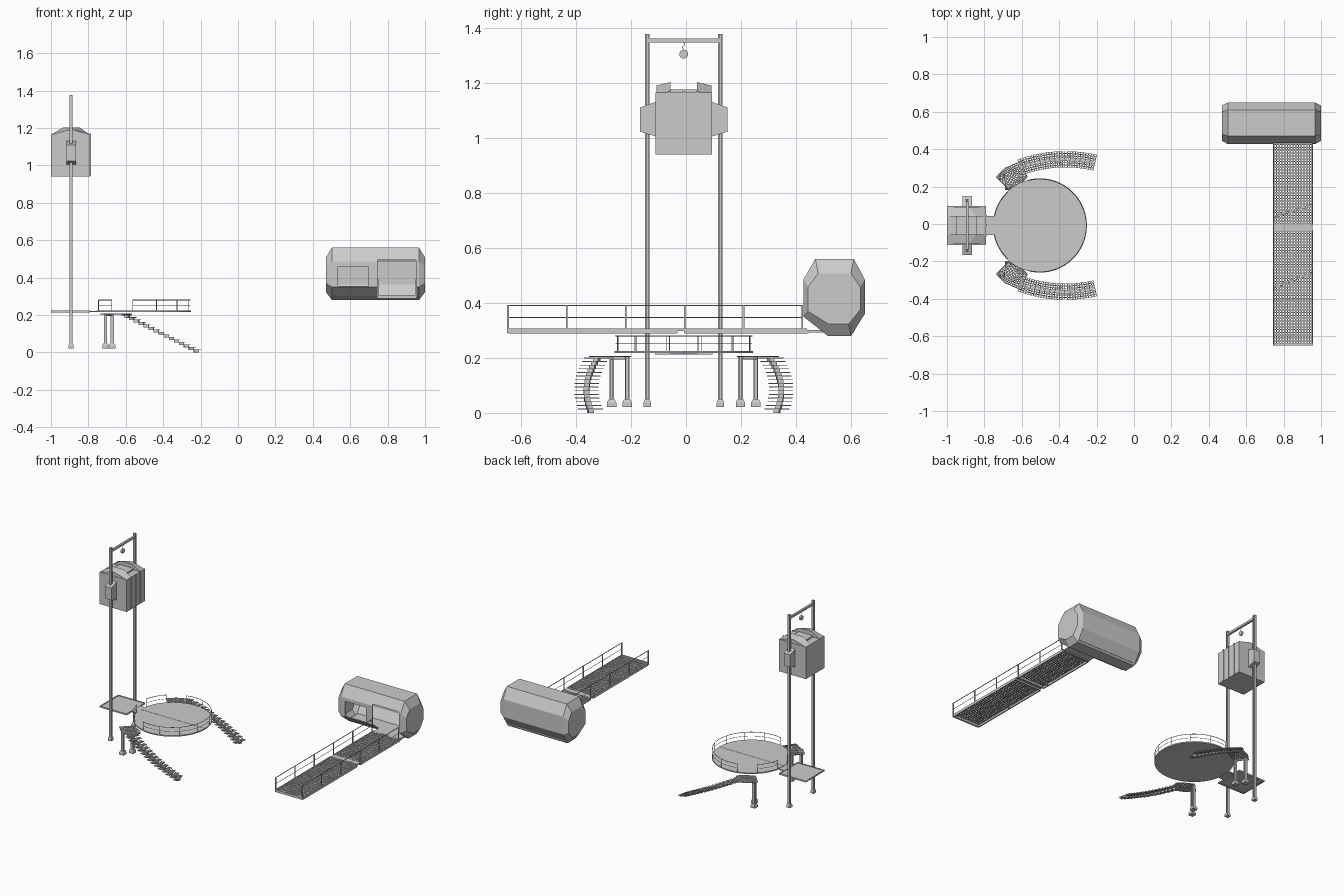
import bpy, bmesh
from math import cos, sin, radians, pi
from mathutils import Vector

if "Cube" in bpy.data.objects:
    bpy.data.objects.remove(bpy.data.objects["Cube"])

CY = -0.008   # symmetry line of the tower and round deck


def finish(name, bm):
    bmesh.ops.recalc_face_normals(bm, faces=bm.faces)
    me = bpy.data.meshes.new(name)
    bm.to_mesh(me)
    bm.free()
    ob = bpy.data.objects.new(name, me)
    bpy.context.collection.objects.link(ob)
    return ob


def add_loft(bm, rings):
    vs = [[bm.verts.new(p) for p in r] for r in rings]
    n = len(vs[0])
    for a, b in zip(vs, vs[1:]):
        for i in range(n):
            j = (i + 1) % n
            bm.faces.new((a[i], a[j], b[j], b[i]))
    bm.faces.new(vs[0])
    bm.faces.new(vs[-1])


def loft(name, rings):
    bm = bmesh.new()
    add_loft(bm, rings)
    return finish(name, bm)


def prism(name, pts, z0, z1):
    return loft(name, [[(x, y, z) for x, y in pts] for z in (z0, z1)])


def box(name, x0, x1, y0, y1, z0, z1):
    return prism(name, [(x0, y0), (x1, y0), (x1, y1), (x0, y1)], z0, z1)


def rod(name, pts, r=0.002):
    cu = bpy.data.curves.new(name, 'CURVE')
    cu.dimensions = '3D'
    cu.bevel_depth, cu.bevel_resolution, cu.use_fill_caps = r, 1, True
    sp = cu.splines.new('POLY')
    sp.points.add(len(pts) - 1)
    for p, q in zip(sp.points, pts):
        p.co = (*q, 1)
    ob = bpy.data.objects.new(name, cu)
    bpy.context.collection.objects.link(ob)
    return ob


def h_beam(name, x, y, w, z0, z1, foot):
    # H-section column standing on a tapered foot
    h, t = w / 2, w * 0.15
    half = [(h, -h), (h, -h + t * 2), (t, -h + t * 2), (t, h - t * 2), (h, h - t * 2), (h, h)]
    pts = half + [(-a, -b) for a, b in half]
    prism(name, [(x + a, y + b) for a, b in pts], z0, z1)
    ring = lambda s, z: [(x + a * s, y + b * s, z) for a, b in ((-1, -1), (1, -1), (1, 1), (-1, 1))]
    loft(name + "_foot", [ring(foot, z0 - .008), ring(foot, z0 + .007), ring(foot * .7, z0 + .018)])


def grating(name, a, b, c, d, z, nu, nv, fill=0.42, thick=0.004):
    # crossed flat bars over the quad a-b-c-d; fill is the bar share of the pitch
    a, b, c, d = (Vector(p) for p in (a, b, c, d))
    at = lambda u, v, h: (*a.lerp(b, u).lerp(d.lerp(c, u), v), h)
    bm = bmesh.new()
    for n, swap, top in ((nu, False, z + thick / 2), (nv, True, z + thick / 2 - .0003)):
        for i in range(n + 1):
            lo, hi = max(0, (i - fill / 2) / n), min(1, (i + fill / 2) / n)
            uv = [(lo, 0), (hi, 0), (hi, 1), (lo, 1)]
            if swap:
                uv = [(v, u) for u, v in uv]
            add_loft(bm, [[at(u, v, h) for u, v in uv] for h in (z - thick / 2, top)])
    return finish(name, bm)


# --- Tower frame with hook ---
TX = -0.892
for s in (-1, 1):
    h_beam("tower_post", TX, CY + s * .133, .016, .03, 1.377, .0135)
box("tower_crossbar", TX - .007, TX + .007, CY - .133, CY + .133, 1.346, 1.36)
rod("hook_chain", [(TX, CY, 1.348), (TX, CY + .004, 1.338), (TX, CY - .005, 1.33), (TX, CY, 1.315)], .0015)
bpy.ops.mesh.primitive_cylinder_add(vertices=16, radius=.016, depth=.012,
                                    location=(TX, CY, 1.304), rotation=(0, pi / 2, 0))
bpy.context.object.name = "hook_weight"

# --- Lift car with ribs, roof flaps and guide shoes ---
box("lift_car", -1, -.79, CY - .103, CY + .103, .94, 1.165)
for k in (-1, 0, 1):
    box("lift_rib", -.79, -.786, CY + k * .051 - .004, CY + k * .051 + .004, .942, 1.17)
for s in (-1, 1):
    roof = lambda d, w, z: [(-.999, CY + s * d, 1.164), (TX - w, CY + s * d, z), (TX + w, CY + s * d, z), (-.79, CY + s * d, 1.164)]
    loft("lift_roof_flap", [roof(.1, .012, 1.19), roof(.048, .045, 1.202)])
    shoe = lambda d, z0, z1: [(-.917, CY + s * d, z0), (-.867, CY + s * d, z0), (-.867, CY + s * d, z1), (-.917, CY + s * d, z1)]
    loft("lift_guide_shoe", [shoe(.103, 1.005, 1.13), shoe(.159, 1.022, 1.11)])
box("lift_roof_centre", -.95, -.84, CY - .048, CY + .048, 1.165, 1.175)

# --- Lift stop plate with rim, and bridge ---
box("stop_plate", -.998, -.792, CY - .101, CY + .101, .215, .22)
for s in (-1, 1):
    box("stop_rim_side", -1, -.79, CY + s * .1 - .004, CY + s * .1 + .004, .213, .223)
for x in (-1, -.798):
    box("stop_rim_end", x, x + .008, CY - .1, CY + .1, .213, .223)
box("stop_bridge", -.79, -.752, CY - .05, CY + .05, .215, .222)

# --- Round deck in two halves, with railings ---
DX, DR = -.503, .251
P = lambda deg, r, z: (DX + r * cos(radians(deg)), CY + r * sin(radians(deg)), z)
for s in (-1, 1):
    arc = [(P(s * a, DR, 0)[0], P(s * a, DR, 0)[1] + s * .001) for a in range(0, 181, 5)]
    prism("deck_half", arc, .217, .225)
box("deck_seam", DX - .245, DX + .245, CY - .003, CY + .003, .217, .223)


def round_rail(a0, a1, spans):
    n = max(4, int(abs(a1 - a0) / 6))
    for z, r in ((.252, .0012), (.28, .0018)):
        rod("deck_rail", [P(a0 + (a1 - a0) * i / n, DR - .003, z) for i in range(n + 1)], r)
    for i in range(spans + 1):
        a = a0 + (a1 - a0) * i / spans
        rod("deck_rail_post", [P(a, DR - .003, .22), P(a, DR - .003, .28)], .0018)


round_rail(-104, 104, 7)
for s in (-1, 1):
    round_rail(s * 134, s * 168, 1)

# --- Landings, legs and curved stairs, mirrored ---
STEPS, SX, SD, SR = 15, -.367, -.346, .70
for s in (-1, 1):
    Y = lambda d: CY + s * d
    outer = [(-.735, .26), (-.69, .305), (-.62, .265), (-.67, .195)]
    inner = [(-.62, .265), (-.67, .195), (-.60, .232), (-.575, .265)]
    link = [(-.69, .305), (-.605, .343), (-.572, .26), (-.62, .265)]
    for name, quad in (("landing_outer", outer), ("landing_inner", inner), ("landing_link", link)):
        grating(name, *[(x, Y(y)) for x, y in quad], .205, 7, 7)
    rim = [outer[0], outer[1], link[1], link[2], inner[2], inner[1], outer[0]]
    rod("landing_rim", [(x, Y(y), .205) for x, y in rim], .003)
    for x, y in ((-.708, .262), (-.672, .206)):
        h_beam("landing_leg", x, Y(y), .017, .03, .204, .017)
    rod("landing_beam", [(-.708, Y(.262), .198), (-.672, Y(.206), .198)], .005)
    da = 33 / STEPS
    for i in range(STEPS):
        a = 110 - da * i
        z = .2 - i * (.186 / (STEPS - 1))
        Q = lambda deg, r: (SX + r * cos(radians(deg)), Y(SD + r * sin(radians(deg))))
        grating("stair_tread", Q(a + .15, SR - .043), Q(a - da - .15, SR - .043),
                Q(a - da - .15, SR + .043), Q(a + .15, SR + .043), z, 2, 7, .4, .003)
        prism("stair_spine", [Q(a, SR - .01), Q(a - da, SR - .01), Q(a - da, SR + .01), Q(a, SR + .01)],
              z - .014, z - .001)

# --- Walkway: gratings, frame, bracing and railings ---
X0, X1 = .747, .953
for y0, y1 in ((-.64, -.035), (.0, .44)):
    n = int((y1 - y0) / .015)
    grating("walkway_grating", (X0, y0), (X1, y0), (X1, y1), (X0, y1), .302, 14, n)
    for y in (y0, y1):
        box("walkway_cross_beam", X0, X1, y - .005, y + .005, .288, .302)
    for x in (X0, X1):
        box("walkway_side_beam", x - .004, x + .004, y0, y1, .288, .306)
for ya, yb in ((-.34, -.26), (.04, .1)):
    rod("walkway_brace", [(X0, ya, .294), (X1, yb, .294)], .006)
box("walkway_joint", X0, X1, -.037, .002, .298, .306)
for x in (X0, X1):
    for z, r in ((.347, .0015), (.39, .0025)):
        rod("walkway_rail", [(x, -.647, z), (x, .425, z)], r)
    for i in range(6):
        y = -.647 + i * .214
        box("walkway_post", x - .003, x + .003, y - .003, y + .003, .29, .392)
box("walkway_end", X0, X1, -.65, -.64, .29, .307)

# --- Faceted cabin: lofted shell with window and door cut out ---
prof = [(.47, .56), (.61, .56), (.65, .485), (.65, .36), (.60, .28), (.515, .28), (.427, .35), (.427, .485)]
ring = lambda x, sy, sz: [(x, .54 + (y - .54) * sy, .405 + (z - .405) * sz) for y, z in prof]
cabin = loft("cabin_shell", [ring(.47, .85, .66), ring(.502, 1, 1), ring(.968, 1, 1), ring(1, .85, .66)])
m = cabin.modifiers.new("Solidify", 'SOLIDIFY')
m.thickness, m.offset = .008, -1
for name, dims in (("window_cutter", (.535, .697, .35, .46, .355, .46)),
                   ("door_cutter", (.747, .953, .35, .53, .302, .495))):
    cut = box(name, *dims)
    cut.hide_render = True
    cut.hide_viewport = True
    b = cabin.modifiers.new(name, 'BOOLEAN')
    b.operation, b.object, b.solver = 'DIFFERENCE', cut, 'EXACT'
box("cabin_floor", .51, .96, .495, .61, .292, .3)
box("door_sill", X0, X1, .43, .53, .292, .302)
